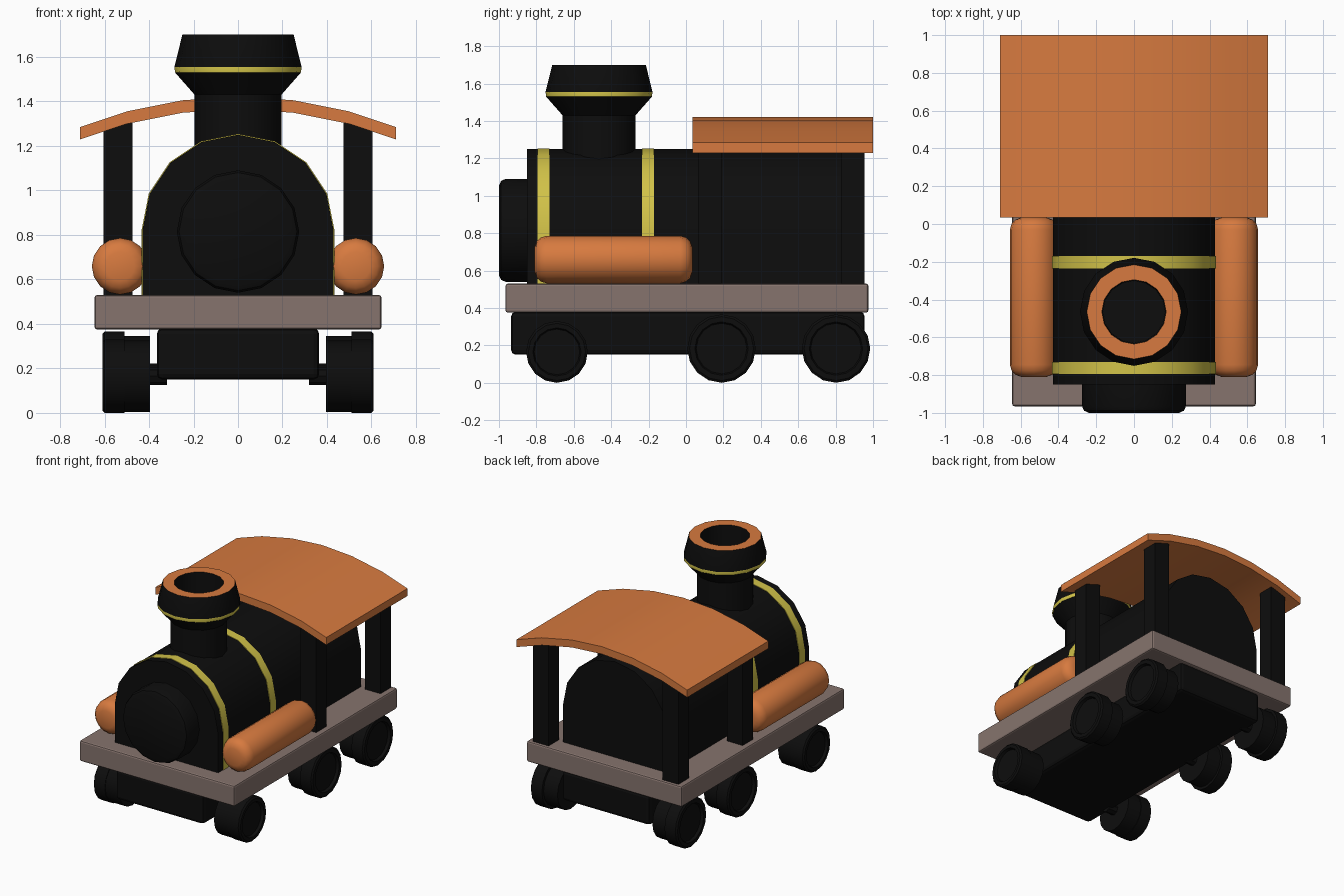
import bpy, bmesh, math
from mathutils import Matrix

if "Cube" in bpy.data.objects:
    bpy.data.objects.remove(bpy.data.objects["Cube"])


def material(name, rgb):
    m = bpy.data.materials.new(name)
    m.diffuse_color = (*rgb, 1)
    m.use_nodes = True
    m.node_tree.nodes["Principled BSDF"].inputs["Base Color"].default_value = m.diffuse_color
    return m


BLACK = material("black", (0.004, 0.004, 0.004))
COPPER = material("copper", (0.68, 0.195, 0.05))
YELLOW = material("yellow", (0.64, 0.54, 0.065))
TAUPE = material("taupe", (0.24, 0.175, 0.155))


def finish(name, bm, mats, smooth=True, bevel=0, segments=2):
    bmesh.ops.recalc_face_normals(bm, faces=bm.faces)
    me = bpy.data.meshes.new(name)
    bm.to_mesh(me)
    bm.free()
    for m in mats:
        me.materials.append(m)
    ob = bpy.data.objects.new(name, me)
    bpy.context.collection.objects.link(ob)
    if bevel:
        mod = ob.modifiers.new("bevel", "BEVEL")
        mod.width, mod.segments = bevel, segments
    if smooth:
        bpy.ops.object.select_all(action='DESELECT')
        bpy.context.view_layer.objects.active = ob
        ob.select_set(True)
        bpy.ops.object.shade_smooth_by_angle(angle=math.radians(30))
    return ob


def box(name, x, y, z, mat, bevel=0):
    """Box from (min, max) ranges."""
    bm = bmesh.new()
    bmesh.ops.create_cube(bm, size=1)
    for v in bm.verts:
        for i, r in enumerate((x, y, z)):
            v.co[i] = r[0] if v.co[i] < 0 else r[1]
    return finish(name, bm, [mat], False, bevel)


def extrude_y(name, pts, y0, y1, mat):
    """Closed x-z profile pulled along y."""
    bm = bmesh.new()
    a, b = ([bm.verts.new((x, y, z)) for x, z in pts] for y in (y0, y1))
    n = len(pts)
    bm.faces.new(a)
    bm.faces.new(b)
    for i in range(n):
        bm.faces.new((a[i], a[(i + 1) % n], b[(i + 1) % n], b[i]))
    return finish(name, bm, [mat])


def lathe(name, profile, centre, mats, axis='Z', sides=16, bands={}):
    """Revolve (radius, height) points; bands maps profile step to material slot."""
    bm = bmesh.new()
    rings = [[bm.verts.new((r * math.cos(t), r * math.sin(t), h))
              for t in (2 * math.pi * k / sides for k in range(sides))] for r, h in profile]
    bm.faces.new(rings[0])
    bm.faces.new(rings[-1])
    for s in range(len(rings) - 1):
        for k in range(sides):
            j = (k + 1) % sides
            f = bm.faces.new((rings[s][k], rings[s][j], rings[s + 1][j], rings[s + 1][k]))
            f.material_index = bands.get(s, 0)
    rot = {'Z': Matrix(), 'Y': Matrix.Rotation(-math.pi / 2, 4, 'X'),
           'X': Matrix.Rotation(math.pi / 2, 4, 'Y'),
           '-X': Matrix.Rotation(-math.pi / 2, 4, 'Y')}[axis]
    bm.transform(Matrix.Translation(centre) @ rot)
    return finish(name, bm, mats)


# Base: deck and under-frame
box("deck", (-0.645, 0.645), (-0.965, 0.975), (0.375, 0.53), TAUPE, 0.012)
box("underframe", (-0.365, 0.365), (-0.935, 0.955), (0.15, 0.38), BLACK, 0.025)


# Boiler: arch profile running back through the cab
def arch(r):
    pts = [(r * math.cos(math.pi * k / 8), 0.82 + r * math.sin(math.pi * k / 8)) for k in range(9)]
    return [(r, 0.525)] + pts + [(-r, 0.525)]


extrude_y("boiler", arch(0.43), -0.85, 0.845, BLACK)
for i, (y0, y1) in enumerate(((-0.795, -0.73), (-0.235, -0.17))):
    extrude_y(f"boiler_band_{i}", arch(0.434), y0, y1, YELLOW)

# Round boiler door on the front
lathe("boiler_door", [(0.275, 0.2), (0.275, 0.035), (0.265, 0.012), (0.24, 0)],
      (0, -1, 0.815), [BLACK], 'Y')

# Chimney with flared top, band and hollow
lathe("chimney", [(0.195, 1.1), (0.195, 1.43), (0.283, 1.53), (0.286, 1.555), (0.25, 1.7),
                  (0.17, 1.7), (0.165, 1.5)], (0, -0.465, 0), [BLACK, YELLOW, COPPER],
      bands={2: 1, 4: 2})

# Roof: shallow arched slab
top = [(-0.71, 1.285), (-0.5, 1.355), (-0.25, 1.405), (0, 1.422),
       (0.25, 1.405), (0.5, 1.355), (0.71, 1.285)]
extrude_y("roof", top + [(x, z - 0.056) for x, z in reversed(top)], 0.035, 1.0, COPPER)

for side, s in (("right", 1), ("left", -1)):
    # Cab posts
    for part, y in (("front", 0.065), ("back", 0.83)):
        box(f"{part}_{side}_post", sorted((s * 0.475, s * 0.605)), (y, y + 0.125),
            (0.52, 1.305), BLACK)
    # Side tanks with rounded ends
    r = 0.127
    end = [(0.065, 0), (0.098, 0.012), (0.118, 0.034), (r, 0.065)]
    length = 0.845
    lathe(f"{side}_tank", end + [(q, length - h) for q, h in reversed(end)],
          (s * 0.53, -0.81, 0.659), [COPPER], 'Y')
    # Wheels: tread, outer rim and dished face
    for part, y, r, inner in (("front", -0.69, 0.165, 0.16), ("middle", 0.19, 0.183, 0.162),
                              ("back", 0.802, 0.183, 0.162)):
        lathe(f"{part}_{side}_wheel",
              [(inner, 0), (inner, 0.115), (r, 0.115), (r, 0.205), (r - 0.012, 0.215),
               (r * 0.78, 0.215), (r * 0.74, 0.195)],
              (s * 0.395, y, r), [BLACK], 'X' if s > 0 else '-X')
        # Axle stub joining wheel to frame
        lathe(f"{part}_{side}_axle", [(0.04, 0), (0.04, 0.1)], (s * 0.32, y, r), [BLACK],
              'X' if s > 0 else '-X', 8)
